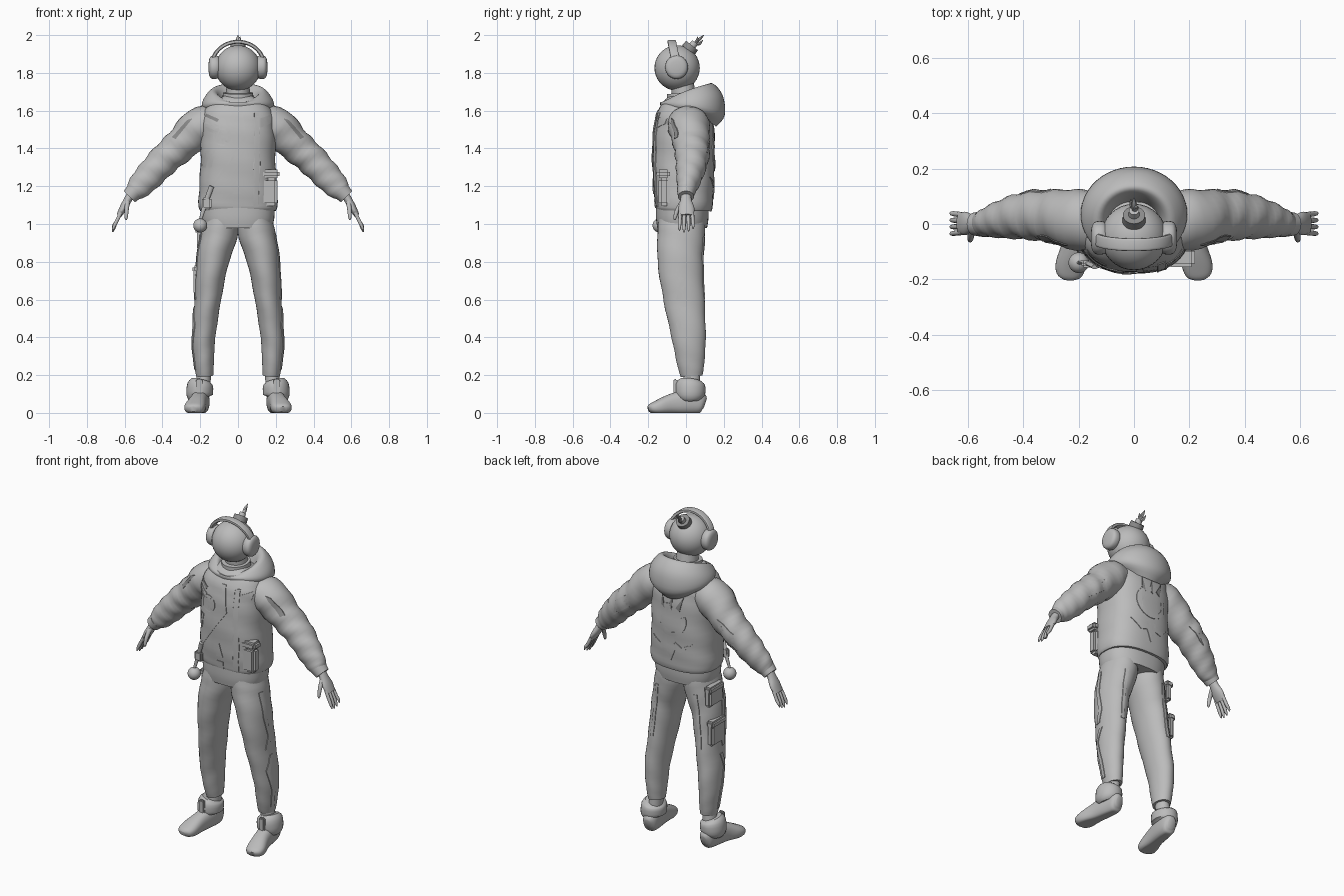
import bpy, bmesh, math
from mathutils import Vector
from mathutils.bvhtree import BVHTree

if "Cube" in bpy.data.objects:
    bpy.data.objects.remove(bpy.data.objects["Cube"])


def material(name, value):
    m = bpy.data.materials.new(name)
    m.diffuse_color = (value, value, value, 1)
    m.use_nodes = True
    m.node_tree.nodes["Principled BSDF"].inputs["Base Color"].default_value = m.diffuse_color
    return m


GREY = material("soft grey", 0.5)
DARK = material("dark grey", 0.26)
SURF = {}          # ray-cast targets for the panels


def finish(name, bm, mat=GREY, angle=40):
    bmesh.ops.recalc_face_normals(bm, faces=bm.faces)
    SURF[name] = BVHTree.FromBMesh(bm)
    me = bpy.data.meshes.new(name)
    bm.to_mesh(me)
    bm.free()
    me.materials.append(mat)
    ob = bpy.data.objects.new(name, me)
    bpy.context.collection.objects.link(ob)
    bpy.ops.object.select_all(action='DESELECT')
    ob.select_set(True)
    bpy.context.view_layer.objects.active = ob
    bpy.ops.object.shade_smooth_by_angle(angle=math.radians(angle))
    return ob


def spline(keys, sub):
    # Catmull-Rom interpolation of equal-length tuples
    out = []
    for i in range(len(keys) - 1):
        p = [keys[max(0, min(len(keys) - 1, i + k))] for k in (-1, 0, 1, 2)]
        for j in range(sub):
            t = j / sub
            out.append(tuple(0.5 * (2 * b + (c - a) * t + (2 * a - 5 * b + 4 * c - d) * t * t
                                    + (3 * b - a - 3 * c + d) * t ** 3) for a, b, c, d in zip(*p)))
    return out + [tuple(keys[-1])]


def loft(name, keys, ref=(1, 0, 0), side=1, n=28, sub=4, power=2.0, folds=0.0, floor=None, mat=GREY):
    # keys: x, y, z, radius along ref, radius across it
    rings = spline(keys, sub)
    bm, prev = bmesh.new(), None
    for i, r in enumerate(rings):
        c = Vector(r[:3])
        t = (Vector(rings[min(i + 1, len(rings) - 1)][:3]) - Vector(rings[max(i - 1, 0)][:3])).normalized()
        a = Vector(ref)
        a = (a - t * a.dot(t)).normalized()
        b = t.cross(a)
        ring = []
        for k in range(n):
            w = 2 * math.pi * k / n
            cu, si = math.cos(w), math.sin(w)
            f = 1 + folds * math.sin(i * 1.5 + 2 * w) * math.sin(math.pi * i / (len(rings) - 1))
            p = c + a * math.copysign(abs(cu) ** (2 / power), cu) * r[3] * f \
                + b * math.copysign(abs(si) ** (2 / power), si) * r[4] * f
            if floor is not None:
                p.z = max(p.z, floor)
            ring.append(bm.verts.new((p.x * side, p.y, p.z)))
        if prev:
            for k in range(n):
                bm.faces.new((prev[k], prev[(k + 1) % n], ring[(k + 1) % n], ring[k]))
        else:
            bm.faces.new(ring)
        prev = ring
    bm.faces.new(prev)
    return finish(name, bm, mat)


def ball(name, c, r):
    bm = bmesh.new()
    bmesh.ops.create_uvsphere(bm, u_segments=32, v_segments=18, radius=r)
    bmesh.ops.translate(bm, verts=bm.verts, vec=c)
    return finish(name, bm)


def box(name, c, size, bevel=0.012):
    bm = bmesh.new()
    bmesh.ops.create_cube(bm, size=1)
    bmesh.ops.scale(bm, verts=bm.verts, vec=size)
    bmesh.ops.bevel(bm, geom=bm.edges[:], offset=bevel, segments=2, affect='EDGES')
    bmesh.ops.translate(bm, verts=bm.verts, vec=c)
    return finish(name, bm)


def panel(name, target, outline, facing, mat=GREY, lift=0.004):
    # flat outline cast onto a surface; facing is the outward direction
    d = Vector(facing)
    bm = bmesh.new()
    bm.faces.new([bm.verts.new((0, u, v) if d.x else (u, 0, v)) for u, v in outline])
    bmesh.ops.triangulate(bm, faces=bm.faces[:])
    for _ in range(3):
        long = [e for e in bm.edges if e.calc_length() > 0.03]
        if long:
            bmesh.ops.subdivide_edges(bm, edges=long, cuts=1)
            bmesh.ops.triangulate(bm, faces=bm.faces[:])
    for v in bm.verts:
        hit = SURF[target].ray_cast(v.co + d, -d)[0] or SURF[target].find_nearest(v.co + d * 0.15)[0]
        v.co = hit + d * lift
    rim = bmesh.ops.extrude_edge_only(bm, edges=[e for e in bm.edges if e.is_boundary])
    for v in rim['geom']:
        if isinstance(v, bmesh.types.BMVert):
            v.co -= d * (lift + 0.003)
    return finish(name, bm, mat)


def arc(cx, cz, r0, r1, a0, a1, n=20):
    ang = [math.radians(a0 + (a1 - a0) * i / n) for i in range(n + 1)]
    return [(cx + r1 * math.cos(a), cz + r1 * math.sin(a)) for a in ang] + \
           [(cx + r0 * math.cos(a), cz + r0 * math.sin(a)) for a in reversed(ang)]


def strip(points, w):
    return [(u - w, v) for u, v in points] + [(u + w, v) for u, v in reversed(points)]


# Head, neck and collar
ball("head", (0, -0.047, 1.826), 0.12)
loft("neck", [(0, 0, 1.58, .07, .07), (0, -.02, 1.75, .06, .06)])
loft("inner_collar", [(0, -.01, 1.58, .1, .1), (0, -.015, 1.64, .085, .088), (0, -.02, 1.695, .08, .082)])

# Headphones
loft("headphone_band", [(.138 * math.cos(a), -.05 - .025 * math.sin(a), 1.84 + .125 * math.sin(a), .023, .01)
                        for a in [math.pi * i / 8 for i in range(9)]], ref=(0, 1, 0), n=16, power=4)
for s in (1, -1):
    loft("ear_cup", [(.095, -.05, 1.83, .05, .05), (.115, -.05, 1.83, .06, .062),
                     (.14, -.05, 1.83, .058, .06), (.152, -.05, 1.83, .042, .044),
                     (.156, -.05, 1.83, .015, .015)], ref=(0, 1, 0), side=s)

# Sprout on the crown
loft("sprout_base", [(0, .012, 1.92, .042, .042), (0, .032, 1.945, .04, .04)], mat=DARK)
loft("sprout_stem", [(0, .02, 1.925, .022, .022), (0, .048, 1.962, .018, .018)])
for x, y, z in ((0, .095, 2.0), (.012, .06, 1.992), (-.012, .09, 1.975)):
    loft("sprout_leaf", [(0, .042, 1.95, .006, .006), (x * .6, .035 + y * .4, z - .02, .01, .008),
                         (x, y, z, .001, .001)], n=8)

# Jacket and shirt hem
loft("jacket", [(0, -.01, 1.07, .2, .145), (0, -.01, 1.10, .21, .152), (0, -.013, 1.2, .205, .16),
                (0, -.013, 1.35, .198, .165), (0, -.012, 1.5, .2, .158), (0, -.01, 1.58, .19, .143),
                (0, -.005, 1.635, .145, .115), (0, 0, 1.67, .085, .08)], n=48, power=2.5, folds=.012)
loft("shirt_hem", [(0, -.02, 1.1, .195, .14), (0, -.02, 1.03, .192, .139), (0, -.02, .98, .18, .132)],
     n=40, power=2.4)


# Hood: profile swept around the neck
def hood():
    bm, n, rows = bmesh.new(), 48, []
    for i in range(n):
        a = 2 * math.pi * i / n
        b = (1 - math.cos(a)) / 2                       # 0 front, 1 back
        prof = [(.145, -.12, .16, 1.59 - .075 * b ** 3), (.19, -.135, .205, 1.625 - .05 * b ** 2),
                (.182, -.135, .195, 1.645 + .035 * b), (.14, -.115, .14, 1.635 + .11 * b ** .6),
                (.105, -.095, .105, 1.63 + .085 * b ** .6), (.085, -.08, .07, 1.59 + .03 * b)]
        pts = [(rx * math.sin(a), f + (k - f) * b, z) for rx, f, k, z in prof]
        rows.append([bm.verts.new(p) for p in spline(pts, 4)])
    for i in range(n):
        p, q = rows[i], rows[(i + 1) % n]
        for j in range(len(p) - 1):
            bm.faces.new((p[j], p[j + 1], q[j + 1], q[j]))
    finish("hood", bm)


hood()

# Limbs, mirrored
for s in (1, -1):
    tag = "left" if s > 0 else "right"
    loft(tag + "_sleeve", [(.12, 0, 1.54, .1, .08), (.2, .015, 1.515, .11, .105), (.3, .028, 1.42, .095, .09),
                           (.39, .03, 1.34, .085, .082), (.47, .018, 1.255, .07, .075),
                           (.53, .005, 1.19, .052, .063), (.555, 0, 1.165, .045, .045)],
         ref=(0, 1, 0), side=s, folds=.05, sub=5)
    loft(tag + "_cuff", [(.545, 0, 1.175, .047, .048), (.575, 0, 1.145, .042, .042)], ref=(0, 1, 0), side=s)
    loft(tag + "_palm", [(.565, 0, 1.16, .026, .022), (.585, 0, 1.125, .03, .021), (.607, .002, 1.085, .042, .02),
                         (.63, .003, 1.045, .038, .014)], ref=(0, 1, 0), side=s, n=20)
    for i in range(4):
        y, e = .033 - .021 * i, (.018, .004, 0, .008)[i]
        loft(tag + "_finger", [(.62, y, 1.06, .01, .01), (.645, y * 1.1, 1.01, .0095, .01),
                               (.658, y * 1.15, .975 + e, .008, .008), (.664, y * 1.15, .957 + e, .003, .003)],
             ref=(0, 1, 0), side=s, n=10)
    loft(tag + "_thumb", [(.585, -.015, 1.12, .014, .014), (.59, -.045, 1.075, .012, .012),
                          (.592, -.058, 1.035, .009, .009), (.592, -.06, 1.02, .003, .003)],
         ref=(0, 1, 0), side=s, n=10)
    loft(tag + "_trouser_leg", [(.09, -.022, 1.03, .088, .122), (.099, -.025, .95, .098, .126),
                                (.135, -.03, .8, .085, .12), (.16, -.01, .6, .07, .108),
                                (.182, .015, .4, .062, .09), (.18, .025, .26, .052, .072),
                                (.176, .03, .195, .045, .058)], side=s, n=32, folds=.018, sub=5)
    loft(tag + "_ankle", [(.178, .03, .22, .036, .042), (.19, .03, .1, .042, .048)], side=s)
    loft(tag + "_boot_cuff", [(.2, .023, .075, .055, .06), (.203, .023, .095, .07, .078),
                              (.2, .023, .15, .068, .078), (.196, .025, .172, .05, .058)], side=s, sub=3)
    loft(tag + "_shoe", [(.19, .1, .05, .02, .03), (.192, .08, .055, .04, .056), (.198, .02, .06, .046, .066),
                         (.212, -.07, .048, .047, .055), (.228, -.145, .03, .055, .04),
                         (.235, -.185, .024, .045, .026), (.237, -.2, .02, .02, .014)],
         side=s, power=2.4, floor=0.0)
    box(tag + "_boot_strap", (s * .205, -.056, .135), (.035, .02, .09), .006)
    # Side stripes on the trousers
    leg, out = tag + "_trouser_leg", (s, 0, 0)
    panel(tag + "_upper_stripe", leg, strip([(-.06, .95), (-.05, .8), (-.02, .68), (-.04, .6)], .014), out)
    panel(tag + "_lower_stripe", leg, strip([(-.01, .56), (-.04, .47), (.0, .34), (.01, .23)], .013), out)
    panel(tag + "_rear_stripe", leg, strip([(s * .13, .93), (s * .15, .75), (s * .165, .6)], .01), (0, 1, 0))
    # Sleeve patches
    arm = tag + "_sleeve"
    panel(tag + "_shoulder_patch", arm, [(s * .24, 1.56), (s * .27, 1.55), (s * .35, 1.46), (s * .33, 1.45)],
          (0, -1, 0), DARK)
    panel(tag + "_rear_sleeve_patch", arm, [(s * .3, 1.45), (s * .4, 1.38), (s * .36, 1.35), (s * .42, 1.28),
                                            (s * .31, 1.36), (s * .34, 1.39)], (0, 1, 0))

# Jacket front panels
F, B = (0, -1, 0), (0, 1, 0)
panel("diagonal_placket", "jacket", [(0, 1.6), (.025, 1.6), (.045, 1.44), (-.15, 1.17), (-.17, 1.17), (.02, 1.44)], F)
panel("vest_edge", "jacket", strip([(.1, 1.59), (.1, 1.4), (.105, 1.25), (.095, 1.09)], .014), F)
panel("chest_patch", "jacket", [(.12, 1.56), (.18, 1.58), (.17, 1.53), (.12, 1.51)], F)
panel("chest_ring", "jacket", arc(-.085, 1.465, .034, .05, 60, 400), F)
for i in range(3):
    z = 1.585 - i * .035
    panel("chest_slash", "jacket", [(-.17, z), (-.1, z - .03), (-.11, z - .045), (-.175, z - .015)], F,
          DARK if i == 0 else GREY)
for i, x in enumerate((-.17, -.14)):
    panel("rib_slash", "jacket", [(x, 1.39), (x + .02, 1.39), (x, 1.3), (x - .02, 1.3)], F)
panel("belly_triangle", "jacket", [(-.005, 1.24), (.018, 1.16), (-.028, 1.16)], F)
panel("belly_square", "jacket", [(-.026, 1.13), (.016, 1.13), (.016, 1.085), (-.026, 1.085)], F)
box("jacket_pocket", (.165, -.115, 1.17), (.09, .06, .15), .015)
box("jacket_pocket_flap", (.17, -.12, 1.265), (.1, .07, .045), .012)

# Jacket back emblem
panel("back_ring", "jacket", arc(0, 1.38, .075, .1, -200, 90), B)
for i in range(3):
    panel("back_feather", "jacket", [(-.06 + i * .05, 1.44), (-.08 + i * .07, 1.53), (-.035 + i * .05, 1.46)], B, DARK)
panel("back_zigzag", "jacket", [(-.13, 1.25), (-.07, 1.22), (-.03, 1.25), (0, 1.17), (.03, 1.25), (.07, 1.22),
                                (.13, 1.25), (.07, 1.19), (.03, 1.2), (0, 1.13), (-.03, 1.2), (-.07, 1.19)], B)

# Cargo pockets and hanging charm on the right side
for z, h, x in ((.92, .12, -.195), (.7, .15, -.212)):
    box("cargo_pocket", (x, .01, z), (.045, .13, h), .012)
    box("cargo_pocket_flap", (x - .004, .01, z + h / 2 - .015), (.05, .14, .04), .01)
ball("charm", (-.2, -.14, .992), .037)
loft("charm_strap", [(-.2, -.14, 1.02, .008, .006), (-.175, -.14, 1.1, .012, .008), (-.14, -.155, 1.2, .014, .008)], n=12)
box("charm_buckle", (-.165, -.145, 1.11), (.05, .025, .06), .008)
